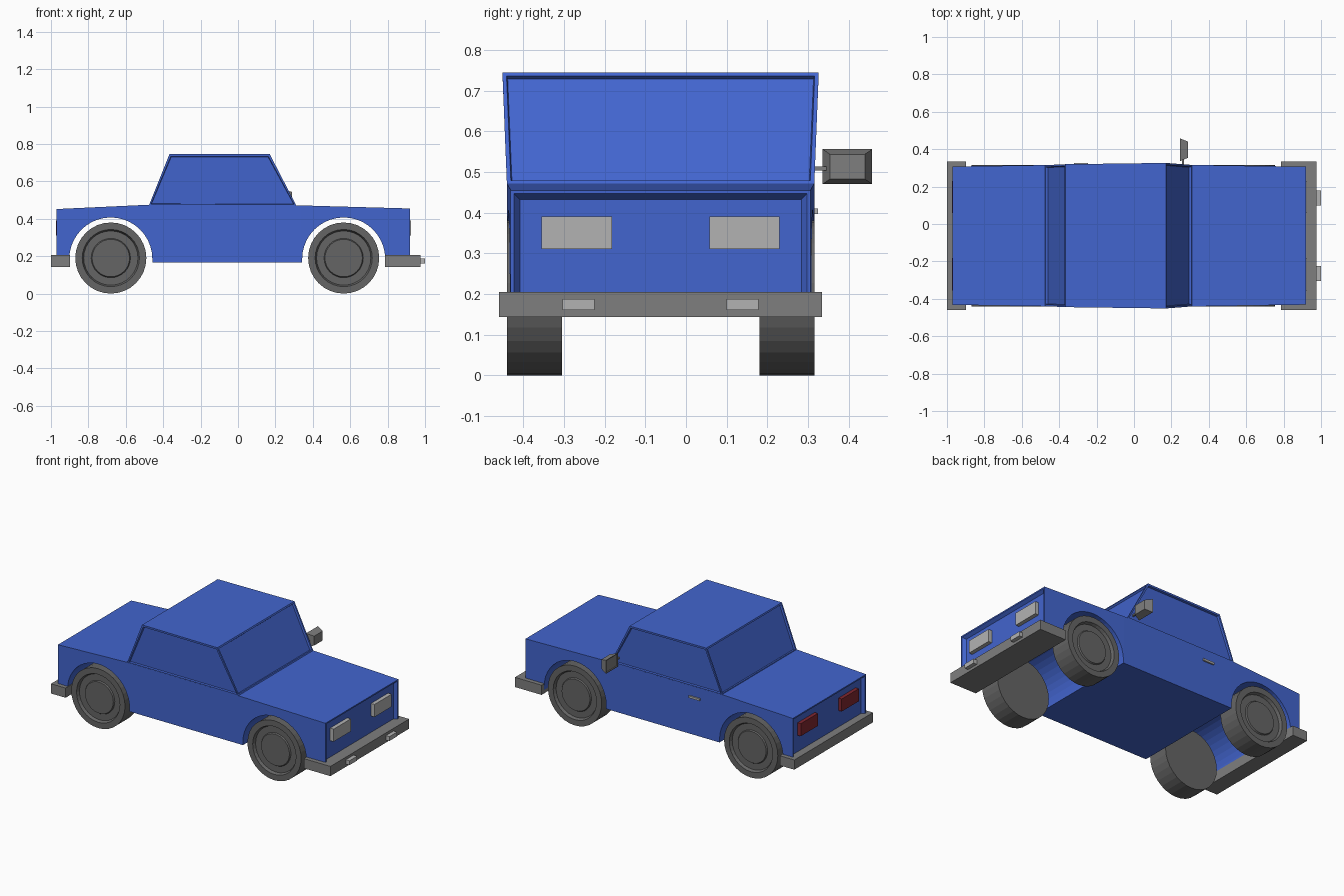
import bpy, bmesh, math

if "Cube" in bpy.data.objects:
    bpy.data.objects.remove(bpy.data.objects["Cube"])

CY = -0.0625                      # centre line of the car across y


def material(name, rgb):
    m = bpy.data.materials.new(name)
    m.diffuse_color = (*rgb, 1)
    m.use_nodes = True
    m.node_tree.nodes["Principled BSDF"].inputs["Base Color"].default_value = m.diffuse_color
    return m


BLUE = material("blue_paint", (0.055, 0.13, 0.62))
RED = material("red_glass", (0.22, 0.02, 0.03))
DARK = material("dark_grey", (0.13, 0.13, 0.13))
MID = material("mid_grey", (0.21, 0.21, 0.21))
PALE = material("pale_grey", (0.45, 0.45, 0.45))


def finish(bm, name, mat):
    bmesh.ops.recalc_face_normals(bm, faces=bm.faces[:])
    me = bpy.data.meshes.new(name)
    bm.to_mesh(me)
    bm.free()
    me.materials.append(mat)
    ob = bpy.data.objects.new(name, me)
    bpy.context.collection.objects.link(ob)
    return ob


def box(name, mat, x, y, z):
    bm = bmesh.new()
    bmesh.ops.create_cube(bm, size=1)
    for v in bm.verts:
        v.co = [r[0] if c < 0 else r[1] for c, r in zip(v.co, (x, y, z))]
    return finish(bm, name, mat)


def recess(bm, faces, frame, slope, depth):
    bmesh.ops.recalc_face_normals(bm, faces=bm.faces[:])
    bmesh.ops.inset_individual(bm, faces=faces, thickness=frame, depth=0)
    bmesh.ops.inset_individual(bm, faces=faces, thickness=slope, depth=-depth)


# Lower body: side profile with wheel arches, extruded across
def arch(cx, r=0.222, cz=0.185, n=20):
    pts = [(cx + r * math.cos(math.pi * i / n), cz + r * math.sin(math.pi * i / n))
           for i in range(n + 1)]
    return [(cx + r, 0.165)] + pts + [(cx - r, 0.165)]


WHEEL_X = {"rear": -0.68, "front": 0.565}
profile = ([(-0.97, 0.165), (-0.97, 0.452), (-0.475, 0.475), (0.31, 0.472),
            (0.92, 0.455), (0.92, 0.165)] + arch(WHEEL_X["front"]) + arch(WHEEL_X["rear"]))
bm = bmesh.new()
face = bm.faces.new([bm.verts.new((x, -1, z)) for x, z in profile])
ext = bmesh.ops.extrude_face_region(bm, geom=[face])
for v in ext["geom"]:
    if isinstance(v, bmesh.types.BMVert):
        v.co.y = 1
for cut in (-0.45, 0.338):
    bmesh.ops.bisect_plane(bm, geom=bm.verts[:] + bm.edges[:] + bm.faces[:],
                           plane_co=(cut, 0, 0), plane_no=(1, 0, 0))
for v in bm.verts:                # narrow slightly toward both ends
    over = max(0, v.co.x - 0.338, -0.45 - v.co.x)
    v.co.y = CY + v.co.y * (0.378 - 0.016 * over)
ends = [f for f in bm.faces if all(v.co.x > 0.91 or v.co.x < -0.96 for v in f.verts)]
recess(bm, ends, 0.012, 0.02, 0.02)
finish(bm, "car_body", BLUE)

# Cabin: tapered block with recessed windows on four sides
bm = bmesh.new()
rings = []
for z, x0, x1, h0, h1 in ((0.47, -0.477, 0.312, 0.377, 0.378), (0.745, -0.367, 0.17, 0.382, 0.389)):
    rings.append([bm.verts.new(p) for p in ((x0, CY - h0, z), (x1, CY - h1, z),
                                            (x1, CY + h1, z), (x0, CY + h0, z))])
low, top = rings
bm.faces.new(top)
bm.faces.new(low[::-1])
windows = [bm.faces.new((low[i], low[(i + 1) % 4], top[(i + 1) % 4], top[i])) for i in range(4)]
recess(bm, windows, 0.014, 0.004, 0.012)
finish(bm, "cabin", BLUE)


# Wheels: stepped discs, flat on the inner side
def wheel(name, cx, side, n=32):
    bm = bmesh.new()
    loops = []
    for r, d in ((0.19, 0.243), (0.19, 0.378), (0.153, 0.378), (0.145, 0.36),
                 (0.105, 0.36), (0.10, 0.368)):
        loops.append([bm.verts.new((cx + r * math.cos(2 * math.pi * i / n), CY + side * d,
                                    0.19 + r * math.sin(2 * math.pi * i / n))) for i in range(n)])
    for a, b in zip(loops, loops[1:]):
        for i in range(n):
            j = (i + 1) % n
            bm.faces.new((a[i], a[j], b[j], b[i]))
    bm.faces.new(loops[0])
    bm.faces.new(loops[-1])
    finish(bm, name, DARK)


for end, cx in WHEEL_X.items():
    for s, label in ((-1, "right"), (1, "left")):
        wheel(f"{end}_wheel_{label}", cx, s)

# Bumpers
ys = (CY - 0.397, CY + 0.397)
box("rear_bumper", MID, (-1.0, -0.897), ys, (0.143, 0.205))
box("front_bumper", MID, (0.787, 0.975), ys, (0.143, 0.205))

# Lamps, mirrored about the centre line
for s, label in ((-1, "right"), (1, "left")):
    wide = sorted((CY + s * 0.12, CY + s * 0.293))
    slim = sorted((CY + s * 0.162, CY + s * 0.241))
    box(f"headlight_{label}", PALE, (0.89, 0.925), wide, (0.31, 0.39))
    box(f"tail_light_{label}", RED, (-0.973, -0.94), wide, (0.31, 0.39))
    box(f"bumper_lamp_{label}", PALE, (0.96, 1.0), slim, (0.16, 0.188))

# Door handle and wing mirror on the left side
box("door_handle", PALE, (-0.322, -0.245), (0.30, 0.325), (0.397, 0.41))
box("mirror_arm", MID, (0.257, 0.268), (0.30, 0.35), (0.504, 0.514))
bm = bmesh.new()
bmesh.ops.create_cube(bm, size=1)
for v in bm.verts:
    k = 1.0 if v.co.x < 0 else 0.7
    v.co = (0.2675 + v.co.x * 0.045, 0.397 + v.co.y * 0.122 * k, 0.513 + v.co.z * 0.086 * k)
bm.normal_update()
glass = [f for f in bm.faces if f.normal.x < -0.9]
recess(bm, glass, 0.007, 0.001, 0.006)
finish(bm, "wing_mirror", MID)
